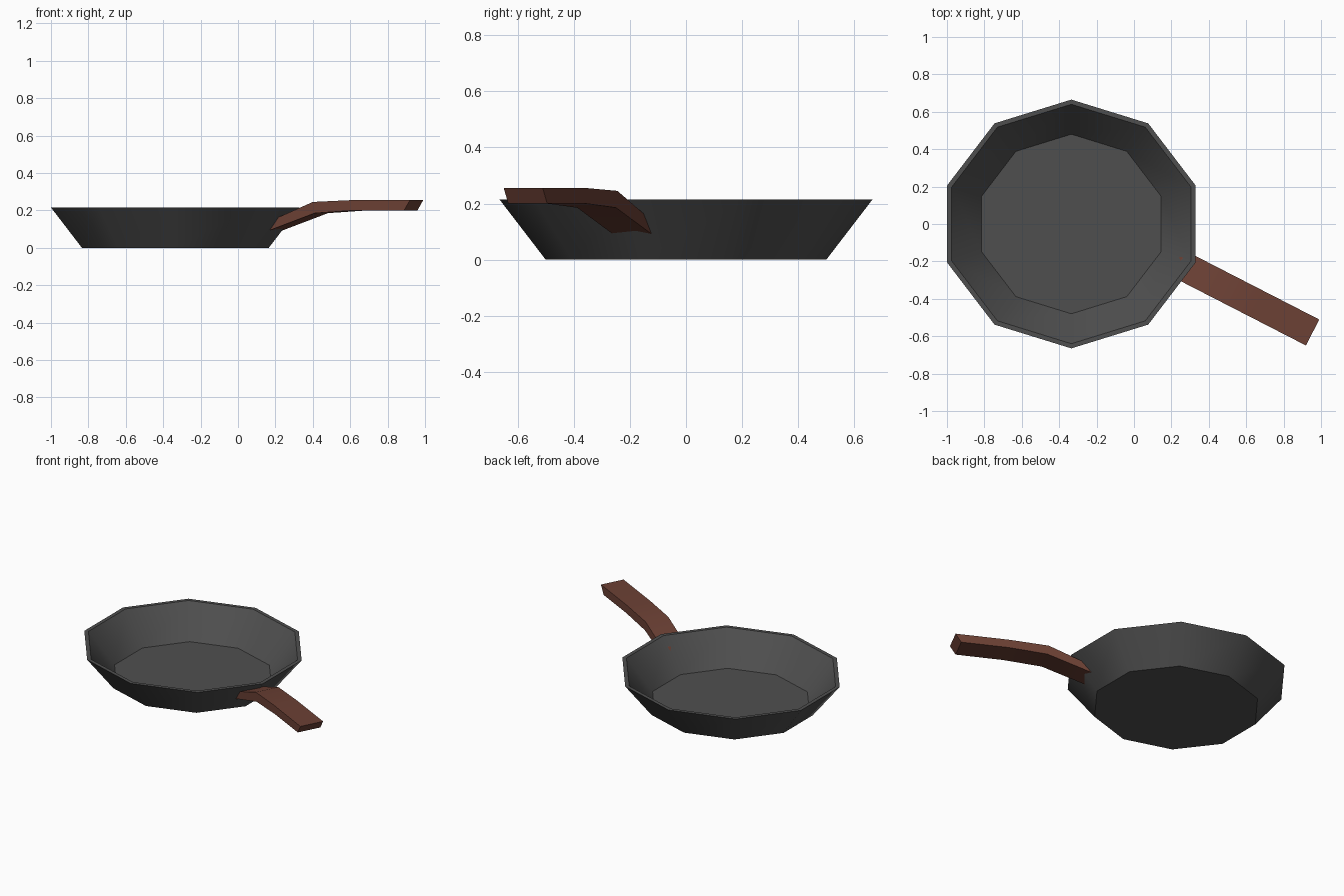
import bpy, math
from mathutils import Vector

if "Cube" in bpy.data.objects:
    bpy.data.objects.remove(bpy.data.objects["Cube"])


def material(name, rgb):
    m = bpy.data.materials.new(name)
    m.diffuse_color = (*rgb, 1)
    m.use_nodes = True
    m.node_tree.nodes["Principled BSDF"].inputs["Base Color"].default_value = m.diffuse_color
    return m


def make(name, verts, faces, mat, angle):
    me = bpy.data.meshes.new(name)
    me.from_pydata(verts, [], faces)
    me.materials.append(mat)
    ob = bpy.data.objects.new(name, me)
    bpy.context.collection.objects.link(ob)
    bpy.ops.object.select_all(action='DESELECT')
    ob.select_set(True)
    bpy.context.view_layer.objects.active = ob
    bpy.ops.object.mode_set(mode='EDIT')
    bpy.ops.mesh.select_all(action='SELECT')
    bpy.ops.mesh.normals_make_consistent(inside=False)
    bpy.ops.object.mode_set(mode='OBJECT')
    bpy.ops.object.shade_smooth_by_angle(angle=math.radians(angle))
    return ob


def loft(rings):
    """Closed skin over equal-length rings, capped at both ends."""
    n = len(rings[0])
    verts = [p for r in rings for p in r]
    faces = [(k * n + i, k * n + (i + 1) % n, (k + 1) * n + (i + 1) % n, (k + 1) * n + i)
             for k in range(len(rings) - 1) for i in range(n)]
    faces += [tuple(range(n)), tuple(range(len(verts) - n, len(verts)))]
    return verts, faces


iron = material("dark iron", (0.078, 0.078, 0.078))
wood = material("brown wood", (0.15, 0.052, 0.035))

# Pan body: ten-sided, outer base -> outer rim -> inner rim -> inner floor
profile = [(0.50, 0.0), (0.665, 0.215), (0.64, 0.215), (0.48, 0.014)]
rings = []
for r, z in profile:
    ring = []
    for i in range(10):
        a = math.radians(90 + 36 * i)
        ring.append((-0.335 + r * 1.051 * math.cos(a), r * math.sin(a), z))
    rings.append(ring)
make("pan_body", *loft(rings), iron, 40)

# Handle: bar of constant width rising from the wall, then levelling out
start = Vector((0.205, -0.195, 0))
along = Vector((0.89, -0.457, 0)).normalized()
side = Vector((-along.y, along.x, 0)) * 0.078
# (top distance, top height, bottom distance, bottom height)
stations = [(0.04, 0.158, -0.005, 0.092), (0.26, 0.245, 0.27, 0.185),
            (0.50, 0.255, 0.51, 0.20), (0.843, 0.255, 0.808, 0.20)]
rings = []
for st, zt, sb, zb in stations:
    top = start + along * st + Vector((0, 0, zt))
    low = start + along * sb + Vector((0, 0, zb))
    rings.append([top - side, top + side, low + side, low - side])
make("handle", *loft(rings), wood, 30)
